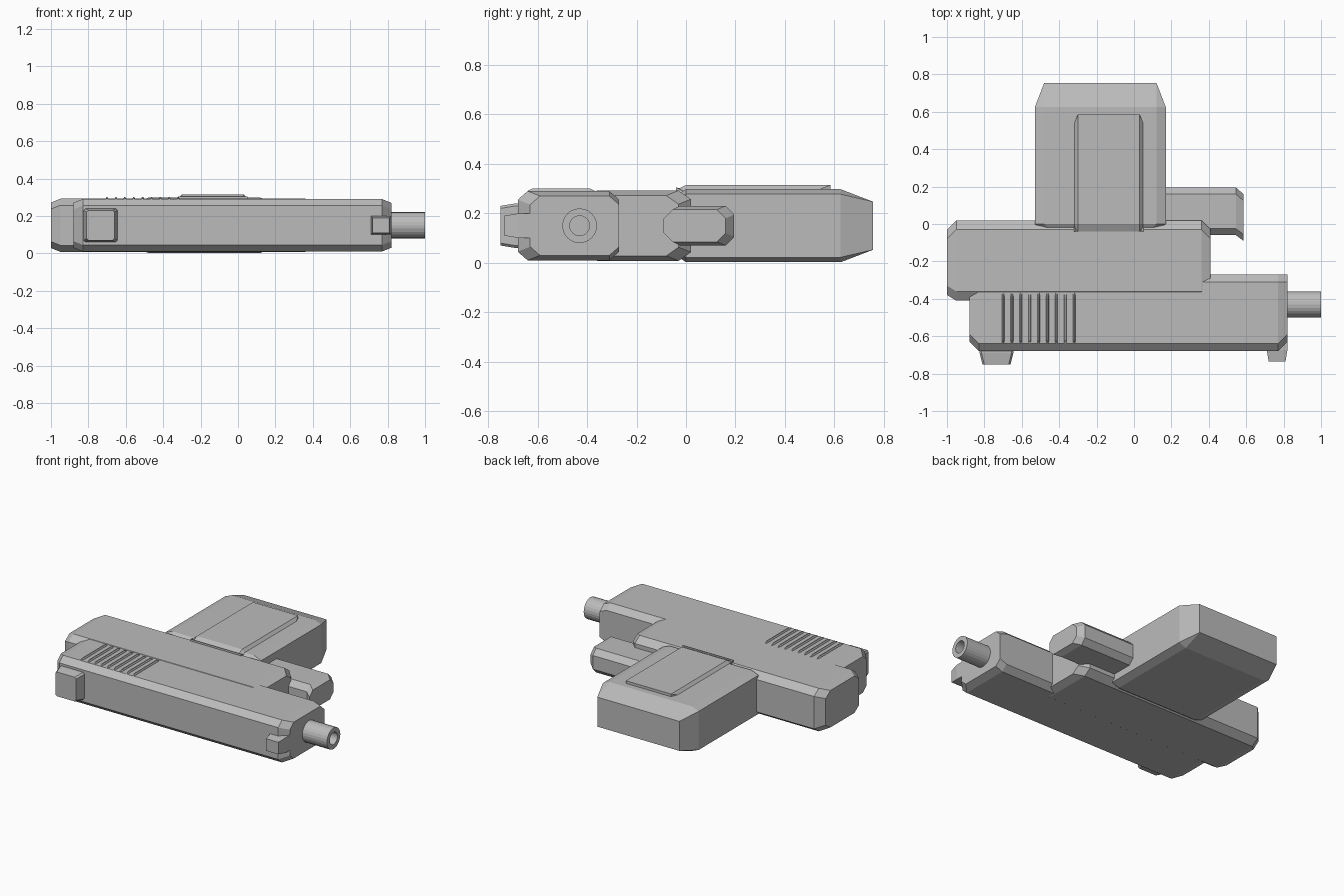
import bpy, bmesh, math
from mathutils import Vector

if "Cube" in bpy.data.objects:
    bpy.data.objects.remove(bpy.data.objects["Cube"])

GREY = (.5, .5, .5, 1)
metal = bpy.data.materials.new("plain grey")
metal.use_nodes = True
metal.diffuse_color = GREY
metal.node_tree.nodes["Principled BSDF"].inputs["Base Color"].default_value = GREY

MIDDLE = .15  # height of the plane of symmetry


def finish(name, bm):
    bmesh.ops.remove_doubles(bm, verts=bm.verts, dist=.0005)
    bmesh.ops.recalc_face_normals(bm, faces=bm.faces)
    mesh = bpy.data.meshes.new(name)
    bm.to_mesh(mesh)
    bm.free()
    mesh.materials.append(metal)
    obj = bpy.data.objects.new(name, mesh)
    bpy.context.collection.objects.link(obj)


def chamfered_outline(low, high, bottom, top, side, rise):
    """Rectangle with its four corners cut by side (across) and rise (up)."""
    return [(low + side, bottom), (high - side, bottom),
            (high, bottom + rise), (high, top - rise),
            (high - side, top), (low + side, top),
            (low, top - rise), (low, bottom + rise)]


def block(name, axis, span, across, thickness, chamfer,
          start=None, end=None, sharp_end=False, middle=MIDDLE):
    """Chamfered bar along an axis. A taper is given as
    (length, low side inset, high side inset, thickness inset)."""
    first, last = span
    sections = []

    def add(position, low_inset=0, high_inset=0, inset=0, sharp=False):
        side, rise = (0, 0) if sharp else chamfer
        half = thickness / 2 - inset
        sections.append((position, chamfered_outline(
            across[0] + low_inset, across[1] - high_inset,
            middle - half, middle + half, side, rise)))

    if start:
        add(first, *start[1:])
    add(first + start[0] if start else first)
    add(last - end[0] if end else last)
    if end:
        add(last, *end[1:], sharp=sharp_end)

    bm = bmesh.new()
    rings = [[bm.verts.new((position, u, z) if axis == "x" else (u, position, z))
              for u, z in outline] for position, outline in sections]
    for ring, following in zip(rings, rings[1:]):
        for i in range(len(ring)):
            bm.faces.new((ring[i - 1], ring[i], following[i], following[i - 1]))
    bm.faces.new(rings[0])
    bm.faces.new(rings[-1])
    finish(name, bm)


# Long upper body
block("slide", "x", span=(-.88, .82), across=(-.68, -.27), thickness=.28,
      chamfer=(.04, .035), start=(.05, .05, 0, .02), end=(.05, .05, 0, .02))

# Lower body, a hair thicker than the slide
block("frame", "x", span=(-1, .41), across=(-.41, .02), thickness=.284,
      chamfer=(.05, .035), start=(.05, .03, .05, .02), end=(.05, .04, .05, .02))

# Handle with a wedge-shaped end
block("grip", "y", span=(-.03, .755), across=(-.53, .17), thickness=.295,
      chamfer=(.05, .02), start=(.03, .03, .03, .02), end=(.13, .05, .05, .05),
      sharp_end=True)

# Raised panel on one face of the handle
block("grip_panel", "y", span=(-.04, .585), across=(-.32, .05), thickness=.05,
      chamfer=(.02, .02), start=(.04, 0, 0, .02), end=(.05, .02, .02, 0),
      sharp_end=True, middle=.29)

# Guard block, whose front end hooks toward the slide
block("trigger_guard", "x", span=(.1, .585), across=(-.06, .195), thickness=.16,
      chamfer=(.035, .035), end=(.04, -.03, .035, .015))

# Sights
block("rear_sight", "y", span=(-.75, -.64), across=(-.825, -.645), thickness=.18,
      chamfer=(.01, .01), start=(.06, .015, .015, .01))
block("front_sight", "y", span=(-.735, -.6), across=(.71, .82), thickness=.1,
      chamfer=(0, 0), start=(.06, .01, .01, .01))

# Row of finger ridges on the slide
RIDGES = 9
for i in range(RIDGES):
    x = -.7 + .38 * i / (RIDGES - 1)
    block(f"ridge_{i + 1}", "y", span=(-.64, -.37), across=(x - .007, x + .007),
          thickness=.03, chamfer=(.004, .008), middle=.286,
          start=(.02, 0, 0, .01), end=(.02, 0, 0, .01))

# Hollow barrel: revolve a profile of (position, radius)
centre = Vector((0, -.43, MIDDLE))
profile = [(.78, .07), (1, .07), (1, .04), (.86, .04), (.86, 0)]
bm = bmesh.new()
verts = [bm.verts.new(centre + Vector((x, 0, radius))) for x, radius in profile]
edges = [bm.edges.new(pair) for pair in zip(verts, verts[1:])]
bmesh.ops.spin(bm, geom=verts + edges, cent=centre, axis=Vector((1, 0, 0)),
               angle=math.tau, steps=24)
finish("barrel", bm)
